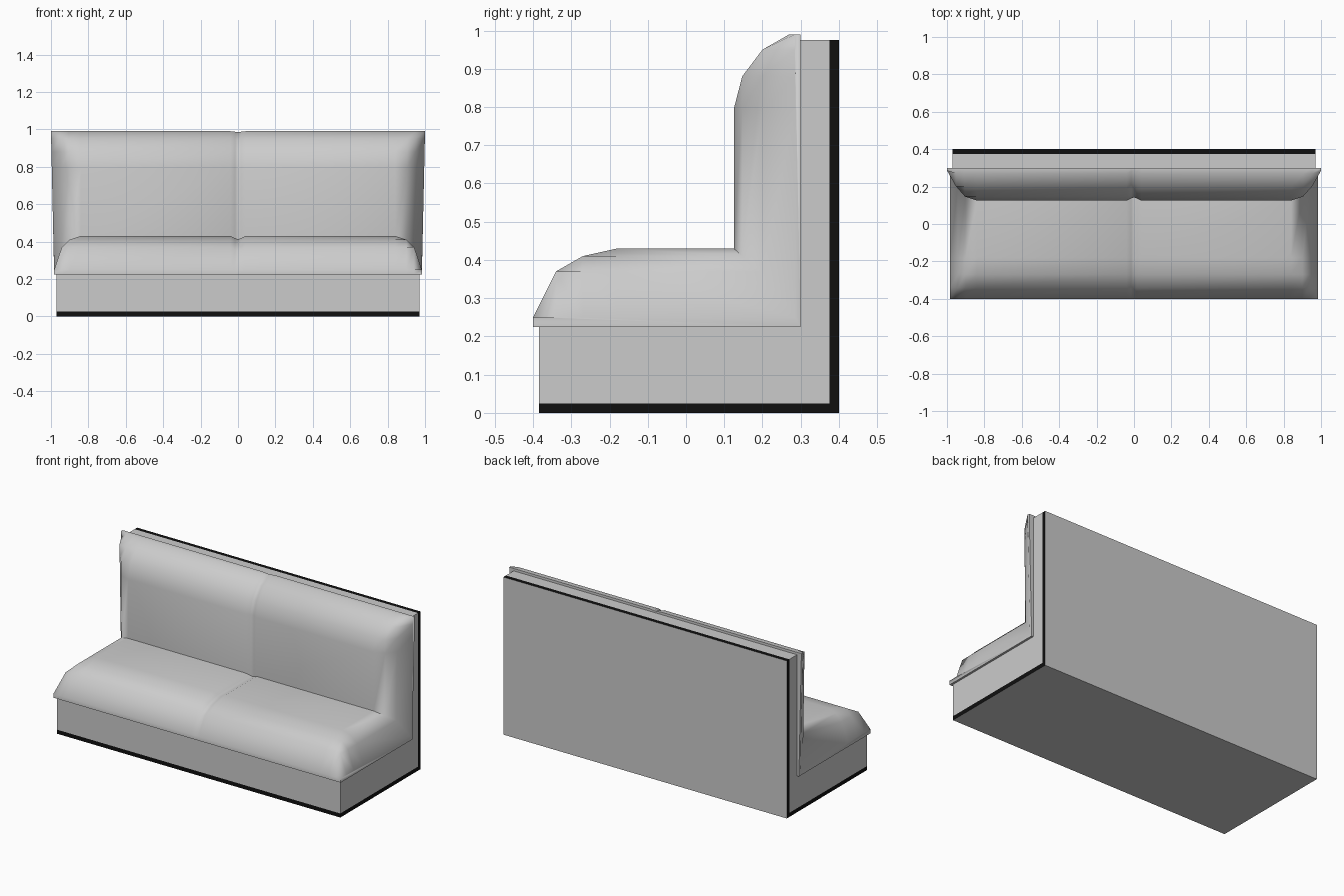
import bpy, bmesh
from math import radians

if "Cube" in bpy.data.objects:
    bpy.data.objects.remove(bpy.data.objects["Cube"])


def material(name, c):
    m = bpy.data.materials.new(name)
    m.diffuse_color = (c, c, c, 1)
    m.use_nodes = True
    m.node_tree.nodes["Principled BSDF"].inputs["Base Color"].default_value = m.diffuse_color
    return m


def loft(name, rings, angle):
    """Join equal-length closed sections into a capped solid."""
    bm = bmesh.new()
    rows = [[bm.verts.new(p) for p in ring] for ring in rings]
    n = len(rows[0])
    for a, b in zip(rows, rows[1:]):
        for i in range(n):
            j = (i + 1) % n
            bm.faces.new((a[i], a[j], b[j], b[i]))
    bm.faces.new(rows[0][::-1])
    bm.faces.new(rows[-1])
    bmesh.ops.recalc_face_normals(bm, faces=bm.faces[:])
    me = bpy.data.meshes.new(name)
    bm.to_mesh(me)
    bm.free()
    me.shade_smooth()
    me.set_sharp_from_angle(angle=radians(angle))
    ob = bpy.data.objects.new(name, me)
    bpy.context.collection.objects.link(ob)
    return ob


def prism(name, profile, half_width):
    return loft(name, [[(x, y, z) for y, z in profile]
                       for x in (-half_width, half_width)], 40)


# Base: L-shaped plinth and back frame
prism("base_frame", [(-0.385, 0.025), (0.375, 0.025), (0.375, 0.975),
                     (0.30, 0.975), (0.30, 0.225), (-0.385, 0.225)], 0.97)

# Black edge strip under and behind the base, with grey outer faces
trim = prism("edge_trim", [(-0.385, 0), (0.40, 0), (0.40, 0.975),
                           (0.375, 0.975), (0.375, 0.025), (-0.385, 0.025)], 0.97)
trim.data.materials.append(material("black_trim", 0.005))
trim.data.materials.append(material("grey_panel", 0.8))
for f in trim.data.polygons:
    if (f.normal.y > 0.9 and f.center.y > 0.39) or (f.normal.z < -0.9 and f.center.z < 0.01):
        f.material_index = 1

# Cushion: seat points, inner corner, then backrest points
SEAT = [(-0.40, 0.25), (-0.34, 0.37), (-0.27, 0.41), (-0.18, 0.43)]
BACK = [(0.125, 0.795), (0.147, 0.88), (0.20, 0.95), (0.27, 0.99)]


def section(x, top, front, dip, flare):
    """Section clipped to a seat height and backrest front, dipped at the seam."""
    side = 1 if x > 0 else -1
    pts = [(-0.40, 0.225)]
    pts += [(y, max(0.25, min(z, top) - dip)) for y, z in SEAT]
    pts.append((front + dip, top - dip))
    pts += [(max(y, front) + dip, z - dip * 0.25) for y, z in BACK]
    pts += [(0.30, 0.99 - dip * 0.25), (0.30, 0.225)]
    return [(x + side * flare * max(0, (z - 0.25) / 0.74), y, z) for y, z in pts]


# x, seat top, backrest front, seam dip, outward lean towards the top
half = [(0.015, 0.43, 0.125, 0.012, 0), (0.04, 0.43, 0.125, 0, 0),
        (0.84, 0.43, 0.125, 0, 0), (0.90, 0.41, 0.147, 0, 0.005),
        (0.94, 0.37, 0.20, 0, 0.012), (0.983, 0.25, 0.285, 0, 0.017)]
stations = [(-s[0], *s[1:]) for s in reversed(half)]
stations += [(0, 0.43, 0.125, 0.018, 0)] + half
loft("cushion", [section(*s) for s in stations], 60)
